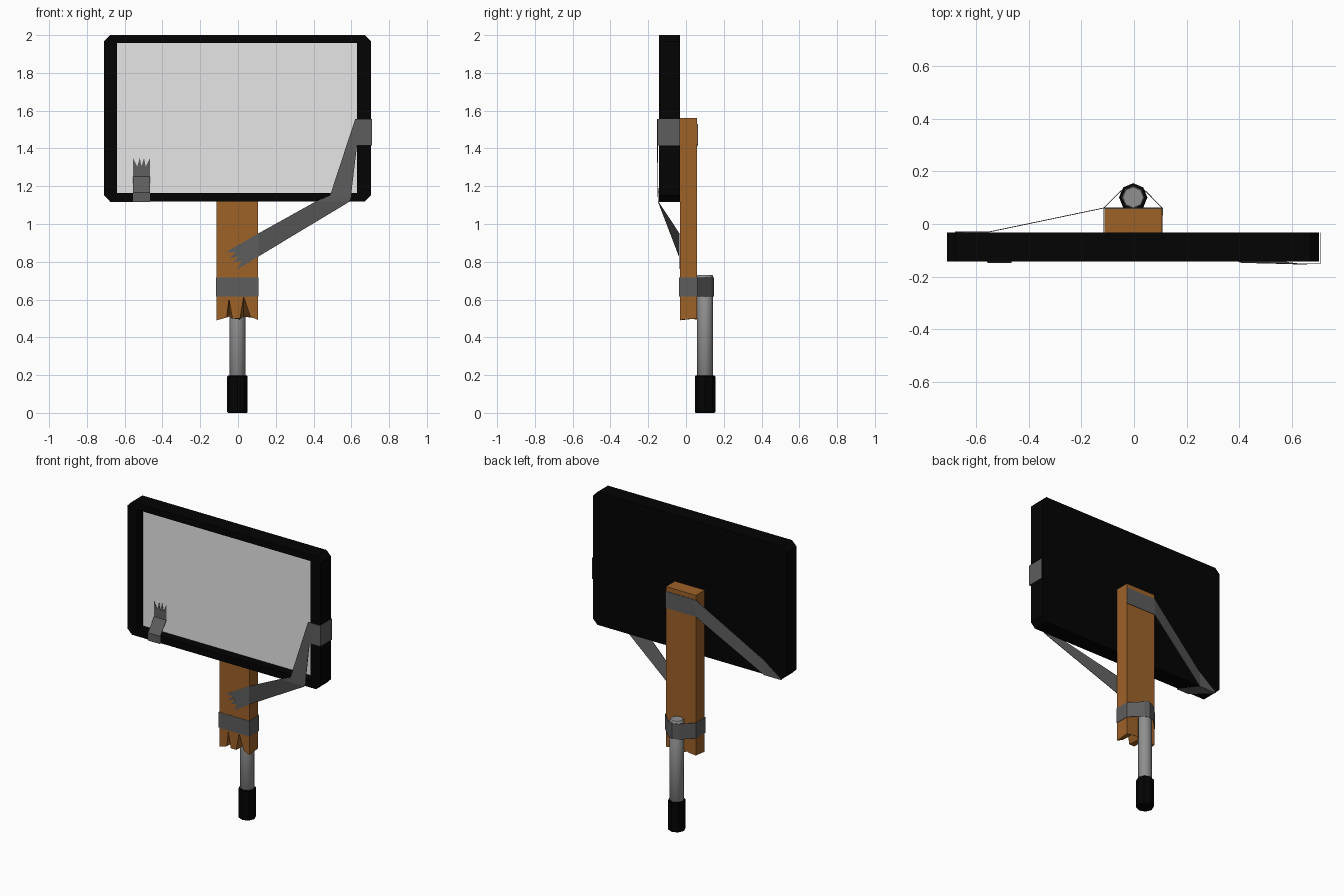
import bpy, bmesh, math
from mathutils import Vector

if "Cube" in bpy.data.objects:
    bpy.data.objects.remove(bpy.data.objects["Cube"])


def mat(name, r, g, b):
    m = bpy.data.materials.new(name)
    m.diffuse_color = (r, g, b, 1)
    m.use_nodes = True
    m.node_tree.nodes["Principled BSDF"].inputs["Base Color"].default_value = m.diffuse_color
    return m


BLACK = mat("black plastic", 0.001, 0.001, 0.001)
GLASS = mat("pale grey screen", 0.79, 0.79, 0.79)
WOOD = mat("brown wood", 0.34, 0.122, 0.022)
TAPE = mat("dark grey tape", 0.11, 0.11, 0.11)
METAL = mat("grey metal", 0.28, 0.28, 0.28)


def finish(name, bm, material):
    bmesh.ops.recalc_face_normals(bm, faces=bm.faces[:])
    me = bpy.data.meshes.new(name)
    bm.to_mesh(me)
    bm.free()
    me.materials.append(material)
    ob = bpy.data.objects.new(name, me)
    bpy.context.collection.objects.link(ob)
    return ob


def loft(name, outlines, material):
    """Closed solid through outlines given as (y, [(x, z), ...])."""
    bm = bmesh.new()
    rings = [[bm.verts.new((x, y, z)) for x, z in pts] for y, pts in outlines]
    for f, b in zip(rings, rings[1:]):
        for i in range(len(f)):
            j = (i + 1) % len(f)
            bm.faces.new((f[i], f[j], b[j], b[i]))
    bm.faces.new(rings[0])
    bm.faces.new(rings[-1])
    return finish(name, bm, material)


def rod(name, x, y, r, z0, z1, bevel, material):
    """Eight-sided rod with slightly bevelled ends."""
    bm = bmesh.new()
    rings = []
    for rr, z in ((r - bevel, z0), (r, z0 + bevel), (r, z1 - bevel), (r - bevel, z1)):
        rings.append([bm.verts.new((x + rr * math.cos(k * math.pi / 4),
                                    y + rr * math.sin(k * math.pi / 4), z)) for k in range(8)])
    for lo, hi in zip(rings, rings[1:]):
        for k in range(8):
            bm.faces.new((lo[k], lo[k - 1], hi[k - 1], hi[k]))
    bm.faces.new(rings[0])
    bm.faces.new(rings[-1])
    return finish(name, bm, material)


def ribbon(name, sections, closed=False, tear=None):
    """Thin tape through pairs of edge points; tear = direction of the ragged end."""
    bm = bmesh.new()
    rows = [(bm.verts.new(a), bm.verts.new(b)) for a, b in sections]
    pairs = list(zip(rows, rows[1:])) + ([(rows[-1], rows[0])] if closed else [])
    for (a, b), (c, d) in pairs:
        bm.faces.new((a, b, d, c))
    if tear:
        a, b = rows[-1]
        n, d = 4, Vector(tear)
        base = [a] + [bm.verts.new(a.co.lerp(b.co, k / n)) for k in range(1, n)] + [b]
        for k in range(n):
            t = 0.0 if k == 0 else 1.0 if k == n - 1 else 0.4
            tip = base[k].co.lerp(base[k + 1].co, t) + d
            bm.faces.new((base[k], base[k + 1], bm.verts.new(tip)))
    ob = finish(name, bm, TAPE)
    mod = ob.modifiers.new("thickness", "SOLIDIFY")
    mod.thickness = 0.003
    mod.offset = 0
    return ob


# Display housing with clipped corners and a recessed front
L, R, B, T, c = -0.710, 0.704, 1.12, 2.0, 0.033
FRONT, BACK, DEEP = -0.142, -0.033, -0.078
case = [(L + c, B), (R - c, B), (R, B + c), (R, T - c),
        (R - c, T), (L + c, T), (L, T - c), (L, B + c)]
l, r, b, t = -0.64, 0.63, 1.165, 1.957
# Eight points around the recess, one for each point of the case outline
hole = [(l + c, b), (r - c, b), (r, b), (r, t), (r - c, t), (l + c, t), (l, t), (l, b)]
loft("display_case", [(DEEP, hole), (FRONT, hole), (FRONT, case), (BACK, case)][0:4], BLACK)
pane = [(l, b), (r, b), (r, t), (l, t)]
loft("display_screen", [(DEEP - 0.002, pane), (DEEP + 0.002, pane)], GLASS)

# Plank with splintered lower end
top = [(0.106, 1.56), (-0.113, 1.56)]
splinters = [(-0.113, 0.49), (-0.06, 0.505), (-0.048, 0.605), (-0.03, 0.50),
             (0.01, 0.50), (0.03, 0.615), (0.065, 0.51), (0.106, 0.492)]
back_end = [(-0.113, 0.50), (-0.06, 0.505), (-0.048, 0.51), (-0.03, 0.50),
            (0.01, 0.495), (0.03, 0.51), (0.065, 0.505), (0.106, 0.50)]
loft("plank", [(-0.033, splinters + top), (0.059, back_end + top)], WOOD)

# Metal pole and grip
rod("pole", -0.003, 0.101, 0.043, 0.15, 0.73, 0.004, METAL)
rod("grip", -0.003, 0.101, 0.054, 0.0, 0.197, 0.004, BLACK)

# Tape loop binding plank to pole
plan = [(-0.115, -0.035), (0.108, -0.035), (0.108, 0.061), (0.044, 0.125),
        (0.030, 0.136), (-0.003, 0.148), (-0.036, 0.136), (-0.050, 0.125), (-0.115, 0.061)]
ribbon("pole_tape", [((x, y, 0.615), (x, y, 0.718)) for x, y in plan], closed=True)

# Tape from the back of the plank, under the display's left corner, onto the screen
ribbon("left_tape", [
    ((0.107, 0.061, 1.42), (0.107, 0.061, 1.53)),
    ((-0.114, 0.061, 1.42), (-0.114, 0.061, 1.53)),
    ((-0.55, -0.030, 1.117), (-0.55, -0.030, 1.214)),
    ((-0.551, -0.030, 1.117), (-0.68, -0.030, 1.117)),
    ((-0.466, -0.146, 1.117), (-0.556, -0.146, 1.117)),
    ((-0.466, -0.146, 1.167), (-0.556, -0.146, 1.167)),
    ((-0.466, -0.083, 1.25), (-0.556, -0.083, 1.25)),
    ((-0.466, -0.083, 1.305), (-0.556, -0.083, 1.305))], tear=(0, 0, 0.045))

# Tape from the display's right edge down to the front of the plank
ribbon("right_tape", [
    ((0.708, -0.032, 1.555), (0.708, -0.032, 1.415)),
    ((0.708, -0.151, 1.555), (0.708, -0.151, 1.415)),
    ((0.62, -0.152, 1.555), (0.63, -0.152, 1.415)),
    ((0.487, -0.148, 1.15), (0.597, -0.148, 1.14)),
    ((0.41, -0.147, 1.118), (0.59, -0.147, 1.118)),
    ((0.108, -0.036, 0.95), (0.108, -0.036, 0.828)),
    ((-0.028, -0.036, 0.872), (0.034, -0.036, 0.782))], tear=(-0.036, 0, -0.021))

# Smooth the round metal pole only
bpy.ops.object.select_all(action="DESELECT")
pole = bpy.data.objects["pole"]
pole.select_set(True)
bpy.context.view_layer.objects.active = pole
bpy.ops.object.shade_smooth_by_angle(angle=math.radians(46))
